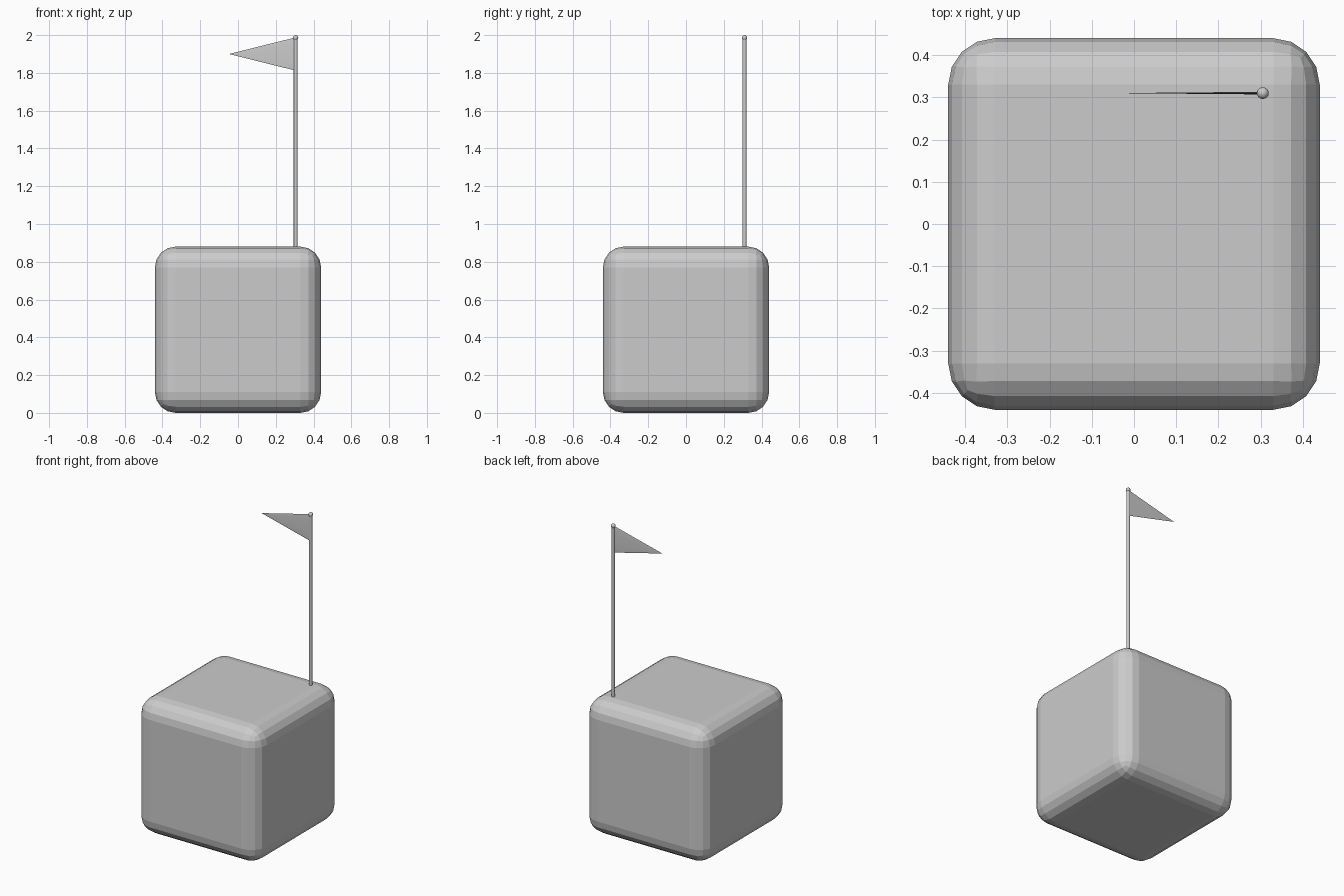
import bpy, math

if "Cube" in bpy.data.objects:
    bpy.data.objects.remove(bpy.data.objects["Cube"])

S = 0.88           # body edge length
PX, PY = 0.305, 0.31  # pole position

# Rounded cube body
bpy.ops.mesh.primitive_cube_add(size=S, location=(0, 0, S / 2))
body = bpy.context.object
body.name = "rounded_body"
bevel = body.modifiers.new("rounding", 'BEVEL')
bevel.width = 0.11
bevel.segments = 4

# Thin pole standing near the back right corner
bottom, top = S - 0.02, 1.985
bpy.ops.mesh.primitive_cylinder_add(vertices=16, radius=0.01, depth=top - bottom,
                                    location=(PX, PY, (top + bottom) / 2))
bpy.context.object.name = "flag_pole"
bpy.ops.object.shade_smooth_by_angle()

# Small ball on the pole tip
bpy.ops.mesh.primitive_uv_sphere_add(segments=16, ring_count=8, radius=0.014,
                                     location=(PX, PY, 1.986))
bpy.context.object.name = "pole_ball"
bpy.ops.object.shade_smooth()

# Pennant: a flattened cone pointing left
length = 0.35
bpy.ops.mesh.primitive_cone_add(vertices=16, radius1=0.087, radius2=0, depth=length,
                                location=(PX - 0.003 - length / 2, PY, 1.9),
                                rotation=(0, -math.pi / 2, 0))
flag = bpy.context.object
flag.name = "pennant"
flag.scale = (1, 0.035, 1)
